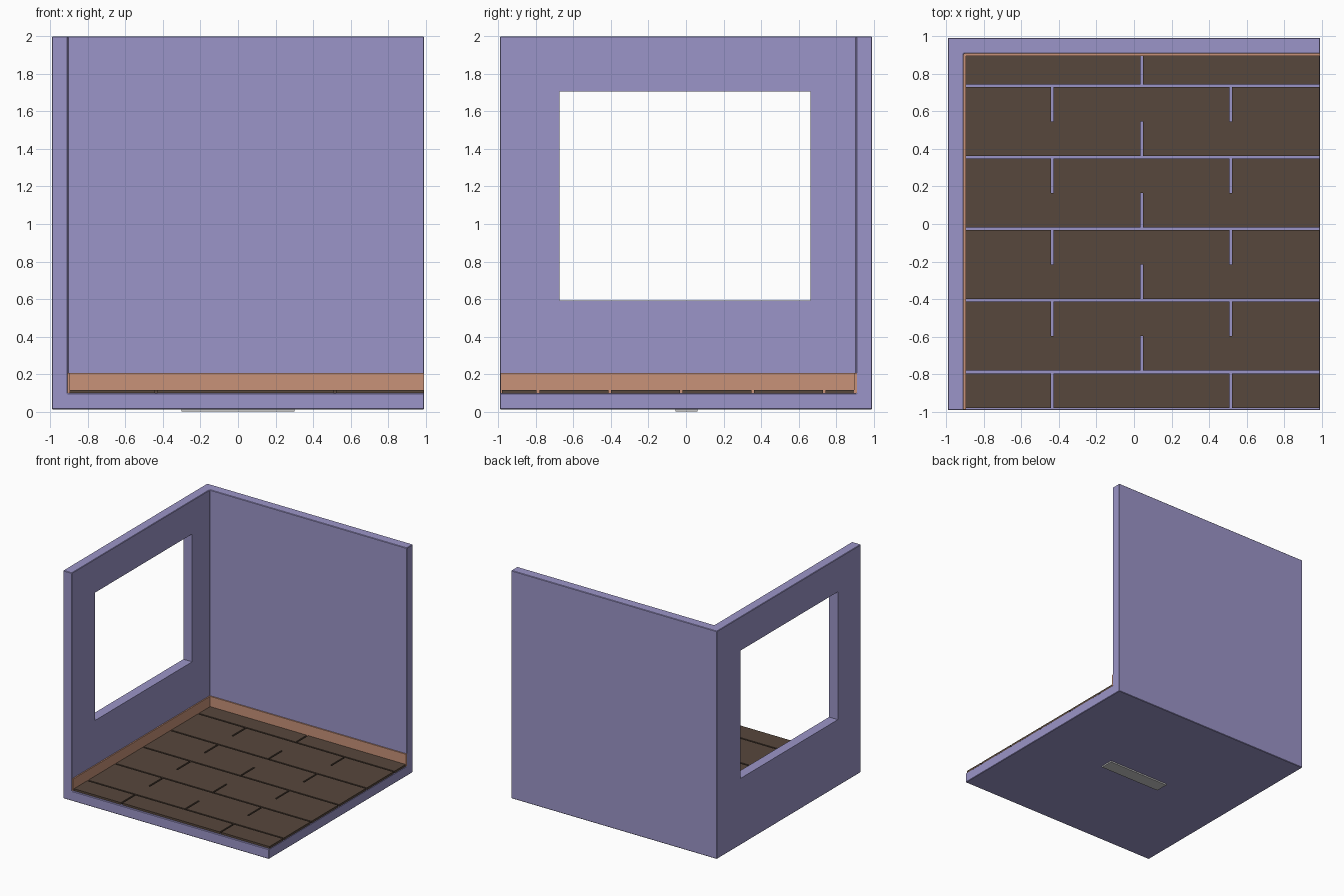
import bpy, bmesh

if "Cube" in bpy.data.objects:
    bpy.data.objects.remove(bpy.data.objects["Cube"])


def material(name, rgb):
    m = bpy.data.materials.new(name)
    m.diffuse_color = (*rgb, 1)
    m.use_nodes = True
    m.node_tree.nodes["Principled BSDF"].inputs["Base Color"].default_value = m.diffuse_color
    return m


def make(name, bm, mat=None):
    bmesh.ops.recalc_face_normals(bm, faces=bm.faces[:])
    me = bpy.data.meshes.new(name)
    bm.to_mesh(me)
    bm.free()
    ob = bpy.data.objects.new(name, me)
    bpy.context.collection.objects.link(ob)
    if mat:
        me.materials.append(mat)
    return ob


def add_box(bm, x, y, z):
    verts = bmesh.ops.create_cube(bm, size=1)["verts"]
    for v in verts:
        v.co = [(r[0] + r[1]) / 2 + c * (r[1] - r[0]) for r, c in zip((x, y, z), v.co)]


def box(name, x, y, z, mat=None):
    bm = bmesh.new()
    add_box(bm, x, y, z)
    return make(name, bm, mat)


def cut(ob, cutter):
    mod = ob.modifiers.new(cutter.name, 'BOOLEAN')
    mod.operation = 'DIFFERENCE'
    mod.solver = 'EXACT'
    mod.object = cutter
    cutter.hide_render = True
    cutter.display_type = 'WIRE'
    cutter.hide_set(True)


wall_mat = material("wall_paint", (0.33, 0.30, 0.58))
wood_mat = material("dark_wood", (0.095, 0.063, 0.045))
trim_mat = material("trim_wood", (0.58, 0.29, 0.19))

# Room shell: a block hollowed to a floor and two walls, with a window opening
E = 0.993
shell = box("room_shell", (-E, E), (-E, E), (0.012, 2.0), wall_mat)
cut(shell, box("room_cutter", (-0.908, 1.2), (-1.2, 0.908), (0.098, 2.2)))
bev = shell.modifiers.new("edge_bevel", 'BEVEL')
bev.width = 0.004
bev.segments = 1
bev.limit_method = 'ANGLE'
cut(shell, box("window_cutter", (-1.2, -0.7), (-0.675, 0.665), (0.592, 1.707)))

# Skirting board: L-shaped plan extruded upwards along both walls
bm = bmesh.new()
plan = [(-0.912, -0.99), (-0.897, -0.99), (-0.897, 0.897),
        (0.992, 0.897), (0.992, 0.912), (-0.912, 0.912)]
face = bm.faces.new([bm.verts.new((x, y, 0.1)) for x, y in plan])
top = bmesh.ops.extrude_face_region(bm, geom=[face])["geom"]
bmesh.ops.translate(bm, vec=(0, 0, 0.105),
                    verts=[v for v in top if isinstance(v, bmesh.types.BMVert)])
make("skirting_board", bm, trim_mat)

# Floor planks: ten staggered rows, with a groove after every second row
bm = bmesh.new()
width, gap, left, right = 0.184, 0.0135, -0.91, 0.99
for row in range(10):
    y1 = -0.98 + row * width + ((row + 1) // 2) * gap
    y2 = min(y1 + width, 0.92)
    joints = [0.042] if row % 2 else [-0.437, 0.517]
    starts = [left] + [j + gap / 2 for j in joints]
    ends = [j - gap / 2 for j in joints] + [right]
    for x1, x2 in zip(starts, ends):
        add_box(bm, (x1, x2), (y1, y2), (0.096, 0.116))
make("floor_planks", bm, wood_mat)

# Thin plate under the floor
box("base_plate", (-0.3, 0.3), (-0.056, 0.06), (0.0, 0.02))
